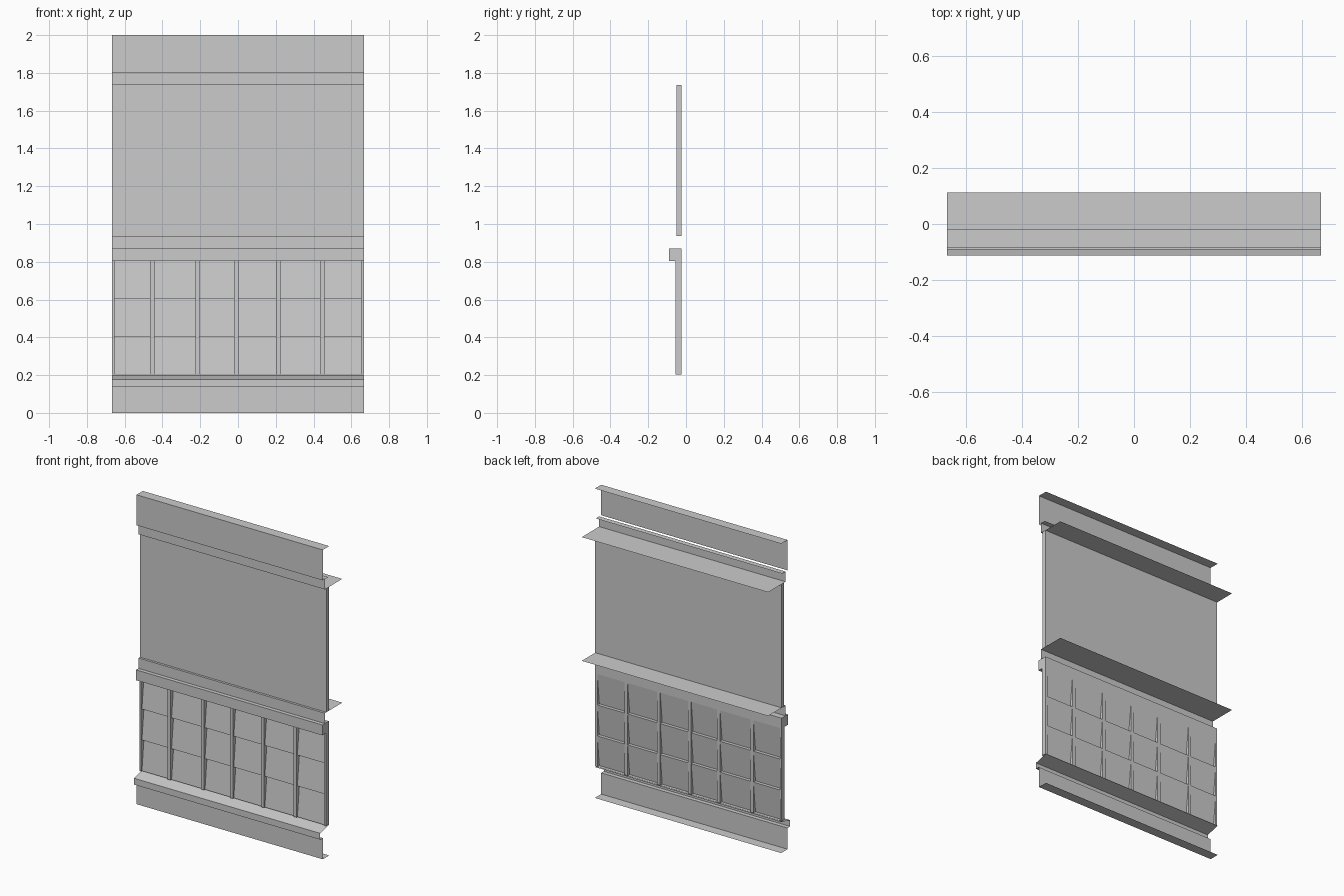
import bpy, bmesh

if "Cube" in bpy.data.objects:
    bpy.data.objects.remove(bpy.data.objects["Cube"])

HALF = 2 / 3  # half width of the wall module
BACK = 0.113


def mesh_object(name, bm):
    mesh = bpy.data.meshes.new(name)
    bm.to_mesh(mesh)
    bm.free()
    ob = bpy.data.objects.new(name, mesh)
    bpy.context.collection.objects.link(ob)
    return ob


def sheet(name, profile, x0=-HALF, x1=HALF):
    """Sweep an open (y, z) profile along x."""
    bm = bmesh.new()
    left = [bm.verts.new((x0, y, z)) for y, z in profile]
    right = [bm.verts.new((x1, y, z)) for y, z in profile]
    for i in range(len(profile) - 1):
        bm.faces.new((left[i], right[i], right[i + 1], left[i + 1]))
    return mesh_object(name, bm)


def box(name, x, y, z):
    bm = bmesh.new()
    bmesh.ops.create_cube(bm, size=1)
    for v in bm.verts:
        v.co = [(r[0] + r[1]) / 2 + c * (r[1] - r[0])
                for r, c in zip((x, y, z), v.co)]
    return mesh_object(name, bm)


# base skirt with sloped drip sill on top
sheet("base_and_sill", [(-0.02, 0), (-0.085, 0), (-0.085, 0.137),
                        (-0.112, 0.137), (-0.112, 0.178), (-0.02, 0.2)])

# top fascia
sheet("top_fascia", [(-0.085, 1.803), (-0.085, 2), (-0.02, 2)])

# window head and sill frames, each with a deep inner ledge
sheet("window_head", [(BACK, 1.737), (-0.065, 1.737), (-0.065, 1.803), (-0.03, 1.803)])
sheet("window_sill", [(-0.03, 0.87), (-0.065, 0.87), (-0.065, 0.937), (BACK, 0.937)])

# glazing panel and rail below it
full = (-HALF, HALF)
box("window_pane", full, (-0.05, -0.025), (0.937, 1.737))
box("chair_rail", full, (-0.09, -0.025), (0.803, 0.87))

# overlapping siding boards, tilted with the lower edge forward
for row in range(3):
    z = 0.203 + row * 0.2
    sheet(f"siding_board_{row}", [(-0.025, z), (-0.046, z), (-0.025, z + 0.2)])

# vertical battens
battens = [(-HALF, -0.655), (-0.465, -0.443), (-0.226, -0.204), (-0.02, 0.002),
           (0.202, 0.224), (0.435, 0.457), (0.652, HALF)]
for i, span in enumerate(battens):
    box(f"batten_{i}", span, (-0.055, -0.025), (0.203, 0.803))
